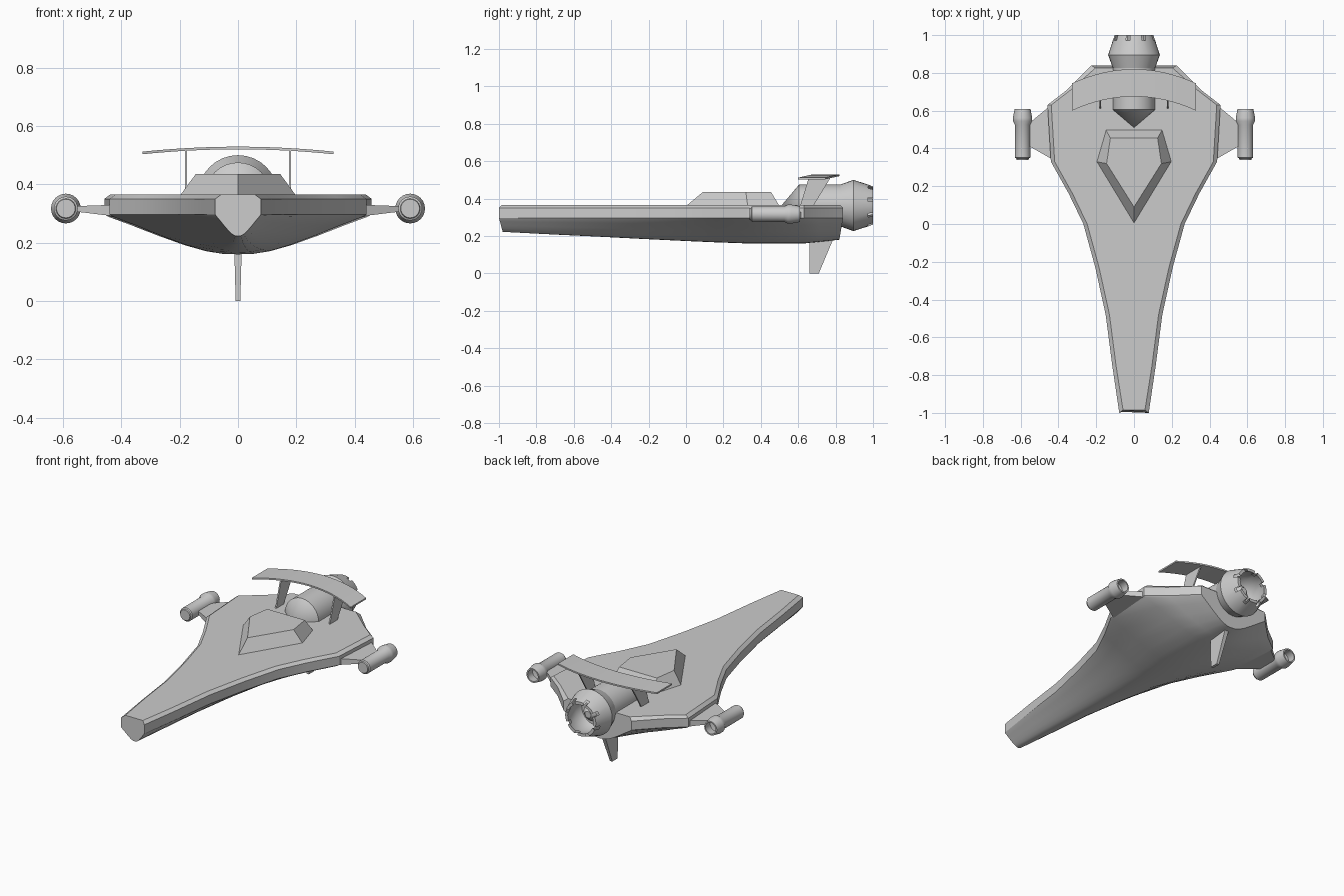
import bpy, bmesh, math
from mathutils import Vector

if "Cube" in bpy.data.objects:
    bpy.data.objects.remove(bpy.data.objects["Cube"], do_unlink=True)

grey = bpy.data.materials.new("hull_grey")
grey.use_nodes = True
grey.diffuse_color = (0.6, 0.6, 0.6, 1)
grey.node_tree.nodes["Principled BSDF"].inputs["Base Color"].default_value = (0.6, 0.6, 0.6, 1)


def finish(name, bm, smooth=None):
    bmesh.ops.remove_doubles(bm, verts=bm.verts, dist=1e-5)
    bmesh.ops.recalc_face_normals(bm, faces=bm.faces)
    mesh = bpy.data.meshes.new(name)
    bm.to_mesh(mesh)
    bm.free()
    ob = bpy.data.objects.new(name, mesh)
    bpy.context.collection.objects.link(ob)
    mesh.materials.append(grey)
    if smooth:
        bpy.ops.object.select_all(action="DESELECT")
        bpy.context.view_layer.objects.active = ob
        ob.select_set(True)
        bpy.ops.object.shade_smooth_by_angle(angle=math.radians(smooth))
    return ob


def loft(name, rings, smooth=None):
    """Skin closed rings of points and cap both ends."""
    bm = bmesh.new()
    loops = [[bm.verts.new(p) for p in r] for r in rings]
    for a, b in zip(loops, loops[1:]):
        for i in range(len(a)):
            j = (i + 1) % len(a)
            bm.faces.new((a[i], a[j], b[j], b[i]))
    bm.faces.new(loops[0])
    bm.faces.new(loops[-1])
    return finish(name, bm, smooth)


def lathe(name, profile, centre, segments, skip=lambda ring, i: False, smooth=35):
    """Revolve (y, radius) points around an axis along y."""
    bm = bmesh.new()
    rings = []
    for y, r in profile:
        rings.append([bm.verts.new((centre[0] + r * math.cos(math.tau * i / segments), y,
                                    centre[1] + r * math.sin(math.tau * i / segments)))
                      for i in range(segments)])
    for k, (a, b) in enumerate(zip(rings, rings[1:])):
        for i in range(segments):
            if not skip(k, i):
                j = (i + 1) % segments
                bm.faces.new((a[i], a[j], b[j], b[i]))
    return finish(name, bm, smooth)


# Hull: stations of (y, half width, keel height)
TOP, RIM, EDGE = 0.365, 0.35, 0.297
stations = [(-1, .078, .222), (-.75, .115, .21), (-.48, .15, .197), (-.23, .205, .184),
            (0, .268, .173), (.16, .345, .166), (.33, .44, .16), (.63, .458, .16),
            (.71, .355, .168), (.84, .225, .18)]
# Underside as (share of width, share of depth)
belly = [(.97, .06), (.8, .27), (.6, .53), (.4, .77), (.24, .92), (.12, .985)]
rings = []
for n, (y, w, keel) in enumerate(stations):
    end = 1 if n == 0 else -1 if n == len(stations) - 1 else 0
    side = [(w - .02, TOP, .015), (w, RIM, 0), (w, EDGE, 0)]
    side += [(w * u, EDGE - (EDGE - keel) * d, .02 * d) for u, d in belly]
    ring = [(x, y + end * s, z) for x, z, s in side]
    ring.append((0, y + end * .02, keel))
    ring += [(-x, y + end * s, z) for x, z, s in reversed(side)]
    rings.append(ring)
loft("hull", rings, 25)

# Cockpit canopy: faceted raised block
base = [(0, 0), (.2, .33), (.15, .5), (-.15, .5), (-.2, .33)]
roof = [(0, .09), (.145, .32), (.125, .455), (-.125, .455), (-.145, .32)]
loft("canopy", [[(x, y, .36) for x, y in base], [(x, y, .435) for x, y in roof]])

# Main engine: nose cone and barrel, then a hollow nozzle with a notched rim
AXIS = (0, .363)
lathe("engine_barrel", [(.51, 0), (.605, .112), (.83, .112), (.83, 0)], AXIS, 32)
nozzle = [(.815, .108), (.895, .137), (.972, .112), (1, .102),
          (1, .085), (.972, .094), (.895, .105), (.86, .09), (.86, 0)]
lathe("engine_nozzle", nozzle, AXIS, 32, lambda k, i: k in (2, 3, 4) and i % 4 == 1)
lathe("nozzle_hub", [(.86, .055), (.9, .05), (.93, .02), (.93, 0)], AXIS, 16)

# Rear wing: arched and swept blade
blade = []
for i in range(17):
    t = i / 8 - 1
    x, y, z = .328 * t, .675 - .075 * t * t, .529 - .017 * t * t
    blade.append([(x, y, z), (x, y + .145, z), (x, y + .145, z - .009), (x, y, z - .009)])
loft("rear_wing", blade, 30)

# Belly fin
loft("belly_fin", [[(-h, .66, z), (h, .66, z), (h, back, z), (-h, back, z)]
                   for h, back, z in ((.008, .71, 0), (.013, .79, .19))])

# Paired parts on both sides
pod = [(.34, 0), (.34, .032), (.348, .034), (.352, .041), (.525, .041), (.545, .051),
       (.562, .051), (.61, .042), (.61, .034), (.56, .038), (.55, 0)]
for s, label in ((1, "left"), (-1, "right")):
    # Strut holding the rear wing
    loft(label + "_wing_strut",
         [[(s * .178 + d, front, z), (s * .178 + d + .008, front, z),
           (s * .178 + d + .008, back, z), (s * .178 + d, back, z)]
          for d, front, back, z in ((-.004, .61, .68, .36), (-.004, .66, .78, .523))])
    # Pylon tapering out to the pod
    loft(label + "_pylon",
         [[(s * x, f, low), (s * x, b, low), (s * x, b, high), (s * x, f, high)]
          for x, f, b, low, high in ((.42, .335, .645, .29, .33), (.56, .415, .53, .307, .325))])
    lathe(label + "_pod", pod, (s * .59, .317), 24)
